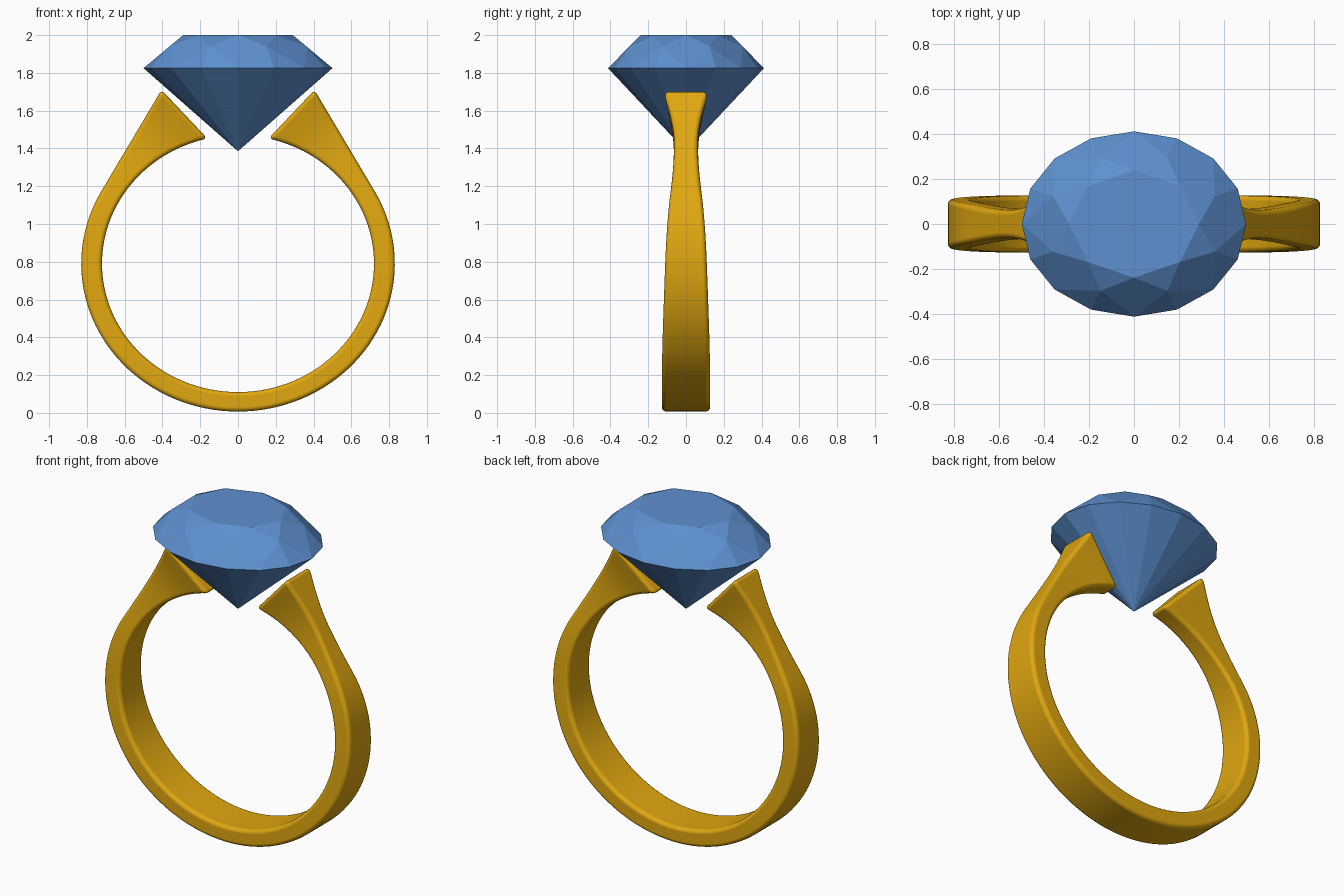
import bpy, bmesh
from math import sin, cos, pi, radians

cube = bpy.data.objects.get("Cube")
if cube:
    bpy.data.objects.remove(cube, do_unlink=True)


def material(name, colour):
    m = bpy.data.materials.new(name)
    m.use_nodes = True
    m.diffuse_color = colour
    m.node_tree.nodes["Principled BSDF"].inputs["Base Color"].default_value = colour
    return m


def make_object(name, bm, mat, smooth):
    bmesh.ops.recalc_face_normals(bm, faces=bm.faces)
    mesh = bpy.data.meshes.new(name)
    bm.to_mesh(mesh)
    bm.free()
    mesh.materials.append(mat)
    mesh.polygons.foreach_set("use_smooth", [smooth] * len(mesh.polygons))
    obj = bpy.data.objects.new(name, mesh)
    bpy.context.collection.objects.link(obj)
    return obj


gold = material("gold", (0.74, 0.385, 0.005, 1))
blue = material("blue gem", (0.11, 0.28, 0.63, 1))

# Band: a rectangular section swept round an open oval, flared at both ends
CENTRE = 0.79
WIDTHS = [(0, 0.128), (0.3, 0.126), (0.6, 0.117), (0.9, 0.105), (1.1, 0.09),
          (1.25, 0.072), (1.4, 0.062), (1.5, 0.067), (1.6, 0.088), (1.7, 0.12)]


def half_width(z):
    """Half the band's depth at height z, smoothly interpolated."""
    z = min(max(z, 0.0), 1.699)
    i = max(k for k, (h, w) in enumerate(WIDTHS) if h <= z)
    pts = [WIDTHS[min(max(i + k, 0), len(WIDTHS) - 1)] for k in (-1, 0, 1, 2)]
    (z0, w0), (z1, w1), (z2, w2), (z3, w3) = pts
    t, d = (z - z1) / (z2 - z1), z2 - z1
    m1, m2 = d * (w2 - w0) / (z2 - z0), d * (w3 - w1) / (z3 - z1)
    return (w1 * (2*t**3 - 3*t**2 + 1) + m1 * (t**3 - 2*t**2 + t)
            + w2 * (3*t**2 - 2*t**3) + m2 * (t**3 - t**2))


def oval(angle, rx, rz):
    return rx * sin(angle), CENTRE - rz * cos(angle)


profile = []                                   # (inner point, outer point)
ROUND, SHOULDER = 40, 12
turn, end = radians(119), radians(167)
for i in range(ROUND + 1):
    a = turn * i / ROUND
    profile.append((oval(a, 0.72, 0.68), oval(a, 0.83, 0.783)))
x0, z0 = profile[-1][1]
for i in range(1, SHOULDER + 1):
    t = i / SHOULDER
    inner = oval(turn + (end - turn) * t, 0.72, 0.68)
    profile.append((inner, (x0 + (0.405 - x0) * t, z0 + (1.71 - z0) * t)))

bm = bmesh.new()
rings = []
stations = [(-1, p) for p in reversed(profile[1:])] + [(1, p) for p in profile]
for side, (inner, outer) in stations:
    ring = []
    for (x, z), front in ((inner, -1), (outer, -1), (outer, 1), (inner, 1)):
        ring.append(bm.verts.new((side * x, front * half_width(z), z)))
    rings.append(ring)
for a, b in zip(rings, rings[1:]):
    for k in range(4):
        n = (k + 1) % 4
        bm.faces.new((a[k], a[n], b[n], b[k]))
bm.faces.new(rings[0])
bm.faces.new(rings[-1])
band = make_object("ring_band", bm, gold, True)
bevel = band.modifiers.new("rounded edges", 'BEVEL')
bevel.width = 0.024
bevel.segments = 4
bevel.limit_method = 'ANGLE'
bevel.angle_limit = radians(38)
bevel.harden_normals = True

# Gem: oval brilliant cut, the hull of its table, crown, girdle and point
bm = bmesh.new()


def gem_ring(count, offset, scale, z):
    for i in range(count):
        a = 2 * pi * (i + offset) / count
        bm.verts.new((0.5 * scale * cos(a), 0.413 * scale * sin(a), z))


gem_ring(8, 0, 0.58, 2.0)
gem_ring(8, 0.5, 0.78, 1.942)
gem_ring(16, 0, 1.0, 1.825)
bm.verts.new((0, 0, 1.385))
bmesh.ops.convex_hull(bm, input=bm.verts)
bmesh.ops.dissolve_limit(bm, angle_limit=radians(1), verts=bm.verts, edges=bm.edges)
make_object("gemstone", bm, blue, False)
